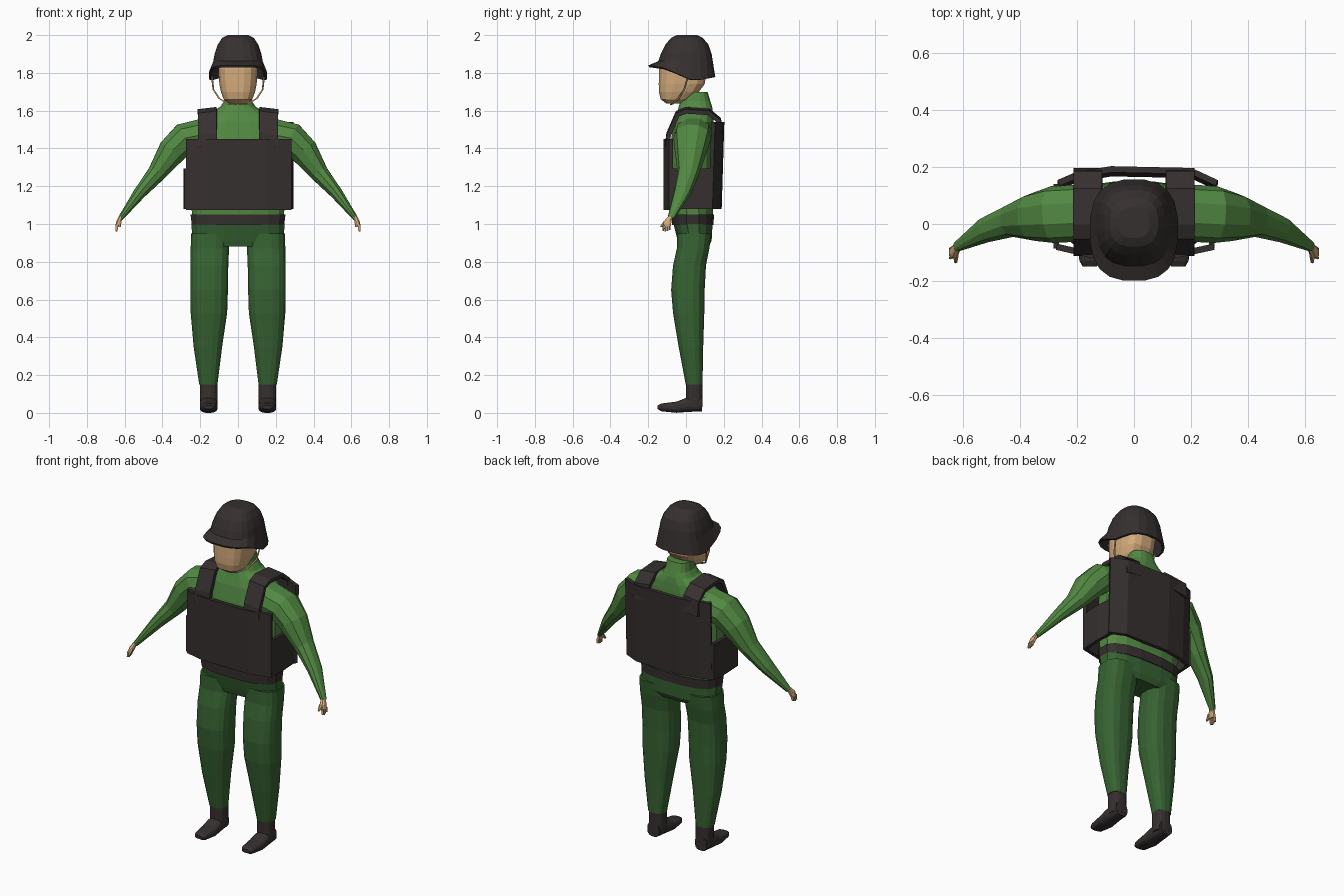
import bpy, bmesh, math
from mathutils import Vector


def material(name, col):
    m = bpy.data.materials.new(name)
    m.diffuse_color = (*col, 1)
    return m


SHIRT = material("shirt green", (0.085, 0.25, 0.055))
TROUSER = material("trouser green", (0.038, 0.125, 0.032))
DARK = material("dark brown", (0.037, 0.029, 0.029))
SKIN = material("skin", (0.66, 0.41, 0.20))


def make(name, bm, mat, mirror=False, thick=0, offset=0):
    bmesh.ops.recalc_face_normals(bm, faces=bm.faces)
    me = bpy.data.meshes.new(name)
    bm.to_mesh(me)
    bm.free()
    me.materials.append(mat)
    ob = bpy.data.objects.new(name, me)
    bpy.context.collection.objects.link(ob)
    if thick:
        s = ob.modifiers.new("thickness", 'SOLIDIFY')
        s.thickness, s.offset = thick, offset
    if mirror:
        ob.modifiers.new("mirror", 'MIRROR')
    return ob


def ring(c, u, v, n=16, p=0.75):
    """Superellipse outline round c with half axes u and v."""
    f = lambda t: math.copysign(abs(t) ** p, t)
    return [Vector(c) + Vector(u) * f(math.cos(a)) + Vector(v) * f(math.sin(a))
            for a in (2 * math.pi * (i + 0.5) / n for i in range(n))]


def loft(name, rings, mat, caps=(True, True), **kw):
    bm = bmesh.new()
    vs = [[bm.verts.new(q) for q in r] for r in rings]
    n = len(vs[0])
    for a, b in zip(vs, vs[1:]):
        for i in range(n):
            bm.faces.new((a[i], a[(i + 1) % n], b[(i + 1) % n], b[i]))
    for cap, r in zip(caps, (vs[0], vs[-1])):
        if cap:
            bm.faces.new(r)
    return make(name, bm, mat, **kw)


def level(z, x0, x1, y0, y1, **kw):
    """Horizontal ring from its extents."""
    return ring(((x0 + x1) / 2, (y0 + y1) / 2, z), ((x1 - x0) / 2, 0, 0), (0, (y1 - y0) / 2, 0), **kw)


def strip(name, pts, vec, thick, mat, mirror=False):
    """Bent plate: a path swept along a vector."""
    bm = bmesh.new()
    a = [bm.verts.new(q) for q in pts]
    b = [bm.verts.new(Vector(q) + Vector(vec)) for q in pts]
    for i in range(len(pts) - 1):
        bm.faces.new((a[i], a[i + 1], b[i + 1], b[i]))
    return make(name, bm, mat, mirror, thick)


# Boots: shaft and foot
loft("boot_shaft", [level(z, 0.108, 0.202, 0.0, 0.087) for z in (0.03, 0.16)], DARK, mirror=True)
foot = [(-0.15, 0.13, 0.18, 0.02, 0.04), (-0.13, 0.117, 0.192, 0.008, 0.05),
        (-0.05, 0.108, 0.203, 0.0, 0.06), (0.0, 0.11, 0.203, 0.004, 0.08), (0.085, 0.118, 0.197, 0.008, 0.09)]
loft("boot_foot", [ring(((a + b) / 2, y, (c + d) / 2), ((b - a) / 2, 0, 0), (0, 0, (d - c) / 2))
                   for y, a, b, c, d in foot], DARK, mirror=True)

# Trousers
legs = [(0.15, 0.108, 0.206, -0.002, 0.088), (0.35, 0.083, 0.236, -0.04, 0.092),
        (0.53, 0.056, 0.252, -0.07, 0.098), (0.65, 0.052, 0.253, -0.08, 0.1),
        (0.78, 0.05, 0.253, -0.07, 0.107), (0.87, 0.046, 0.252, -0.05, 0.125), (0.95, 0.04, 0.25, -0.05, 0.135)]
loft("trouser_leg", [level(*l) for l in legs], TROUSER, mirror=True)
loft("trouser_hips", [level(0.88, -0.2, 0.2, -0.035, 0.12), level(0.91, -0.245, 0.245, -0.045, 0.137),
                      level(1.0, -0.25, 0.25, -0.068, 0.142)], TROUSER)
loft("belt", [level(0.995, -0.248, 0.248, -0.075, 0.147), level(1.05, -0.255, 0.255, -0.078, 0.15)], DARK)

# Shirt body and collar
body = [(1.0, 0.245, -0.068, 0.142), (1.1, 0.25, -0.075, 0.145), (1.3, 0.25, -0.09, 0.15),
        (1.45, 0.25, -0.08, 0.15), (1.54, 0.22, -0.065, 0.148), (1.585, 0.16, -0.05, 0.145),
        (1.62, 0.095, -0.04, 0.14), (1.65, 0.075, -0.03, 0.13), (1.70, 0.068, -0.01, 0.115)]
loft("shirt_body", [level(z, -x, x, a, b) for z, x, a, b in body], SHIRT)

# Sleeves, lofted along the arm
arm = [((0.17, 0.04, 1.475), 0.09, 0.1), ((0.285, 0.033, 1.452), 0.086, 0.1), ((0.35, 0.025, 1.385), 0.078, 0.085),
       ((0.43, 0.012, 1.27), 0.051, 0.058), ((0.52, -0.02, 1.165), 0.034, 0.046), ((0.622, -0.08, 1.03), 0.014, 0.018)]
rings = []
for i, (c, ru, rv) in enumerate(arm):
    d = Vector(arm[min(i + 1, 5)][0]) - Vector(arm[max(i - 1, 0)][0])
    u = Vector((-d.z, 0, d.x)).normalized()
    v = d.cross(u).normalized()
    rings.append(ring(c, u * ru, v * rv, n=10, p=0.9))
loft("sleeve", rings, SHIRT, mirror=True)

# Hands: palm, fingers, thumb
loft("palm", [level(1.04, 0.608, 0.632, -0.095, -0.068, n=8), level(1.015, 0.615, 0.645, -0.118, -0.075, n=8),
              level(0.99, 0.626, 0.65, -0.122, -0.08, n=8)], SKIN, mirror=True)
for i in range(4):
    y = -0.118 + i * 0.011
    loft(f"finger_{i + 1}", [level(0.995, 0.632, 0.648, y - 0.005, y + 0.005, n=6),
                             level(0.96 + 0.004 * abs(i - 1), 0.638, 0.65, y - 0.006, y + 0.002, n=6)],
         SKIN, mirror=True)
loft("thumb", [level(1.015, 0.615, 0.635, -0.118, -0.1, n=6),
               level(0.985, 0.62, 0.632, -0.138, -0.125, n=6)], SKIN, mirror=True)

# Vest: front, back and side plates, shoulder straps
strip("vest_front", [(-0.272, -0.08, 1.075), (-0.15, -0.108, 1.075), (0.15, -0.108, 1.075), (0.28, -0.08, 1.075)],
      (0, 0, 0.375), 0.022, DARK)
strip("vest_back", [(-0.265, 0.13, 1.08), (-0.2, 0.158, 1.08), (-0.08, 0.178, 1.08), (0.2, 0.172, 1.08),
                    (0.29, 0.13, 1.08)], (0, 0.014, 0.46), 0.022, DARK)
strip("vest_side", [(0.272, -0.085, 1.08), (0.278, 0.03, 1.08), (0.272, 0.14, 1.08)], (0, 0, 0.215), 0.02, DARK, True)
strap = [(-0.1, 1.42), (-0.092, 1.48), (-0.045, 1.59), (0.0, 1.608), (0.12, 1.6), (0.175, 1.555), (0.185, 1.47)]
strip("vest_shoulder_strap", [(0.112, y, z) for y, z in strap], (0.1, 0, -0.012), 0.024, DARK, True)

# Head
head = [(1.638, 0.05, -0.105, -0.03), (1.66, 0.077, -0.135, 0.02), (1.70, 0.092, -0.145, 0.07),
        (1.74, 0.1, -0.146, 0.1), (1.82, 0.106, -0.145, 0.115), (1.92, 0.09, -0.11, 0.1)]
loft("head", [level(z, -x, x, a, b, p=0.7) for z, x, a, b in head], SKIN)


# Helmet: dome with a flared rim that dips over the ears
def rim_height(y):
    pts = [(-0.3, 1.842), (-0.19, 1.84), (-0.11, 1.825), (0.02, 1.765), (0.08, 1.765), (0.2, 1.785)]
    for (a, za), (b, zb) in zip(pts, pts[1:]):
        if y <= b:
            return za + (zb - za) * (y - a) / (b - a)


dome = [(2.0, 0.055, -0.05, 0.06), (1.985, 0.085, -0.08, 0.09), (1.95, 0.108, -0.11, 0.12),
        (1.90, 0.125, -0.135, 0.137), (1.862, 0.132, -0.148, 0.143)]
rings = [level(z, -x, x, a, b, n=20) for z, x, a, b in dome]
rim = level(0, -0.155, 0.155, -0.2, 0.157, n=20)
for q in rim:
    q.z = rim_height(q.y)
loft("helmet", rings + [rim], DARK, caps=(True, False), thick=0.012, offset=-1)

# Chin strap
cu = bpy.data.curves.new("chin_strap", 'CURVE')
cu.dimensions = '3D'
cu.bevel_depth, cu.bevel_resolution = 0.005, 0
sp = cu.splines.new('POLY')
half = [(0.138, 0.01, 1.78), (0.13, -0.01, 1.71), (0.1, -0.04, 1.665), (0.055, -0.07, 1.638)]
path = half + [(0, -0.08, 1.634)] + [(-x, y, z) for x, y, z in reversed(half)]
sp.points.add(len(path) - 1)
for pt, q in zip(sp.points, path):
    pt.co = (*q, 1)
cu.materials.append(SKIN)
bpy.context.collection.objects.link(bpy.data.objects.new("chin_strap", cu))
